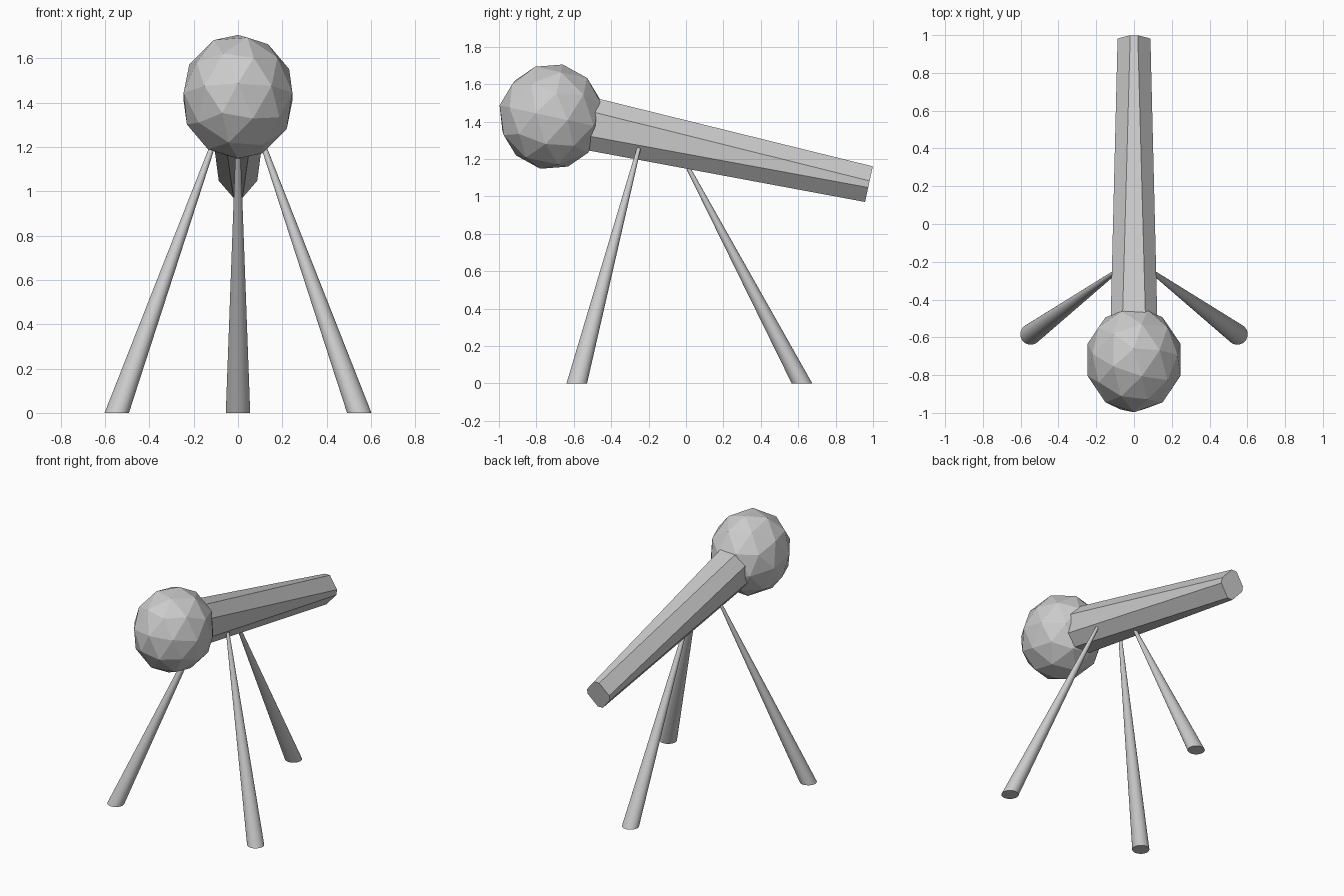
import bpy, bmesh, math
from mathutils import Vector, Matrix

if "Cube" in bpy.data.objects:
    bpy.data.objects.remove(bpy.data.objects["Cube"])

TILT = math.radians(-12.2)


def loft(name, rings, smooth=False):
    """Skin a list of equal-length vertex rings and cap both ends."""
    bm = bmesh.new()
    loops = [[bm.verts.new(p) for p in ring] for ring in rings]
    n = len(loops[0])
    for a, b in zip(loops, loops[1:]):
        for i in range(n):
            j = (i + 1) % n
            bm.faces.new((a[i], a[j], b[j], b[i]))
    bm.faces.new(loops[0])
    bm.faces.new(loops[-1])
    bmesh.ops.recalc_face_normals(bm, faces=bm.faces)
    mesh = bpy.data.meshes.new(name)
    bm.to_mesh(mesh)
    bm.free()
    ob = bpy.data.objects.new(name, mesh)
    bpy.context.collection.objects.link(ob)
    if smooth:
        bpy.ops.object.select_all(action='DESELECT')
        bpy.context.view_layer.objects.active = ob
        ob.select_set(True)
        bpy.ops.object.shade_smooth_by_angle(angle=math.radians(40))
    return ob


# Faceted ball head, slightly narrow and tilted with the handle
bpy.ops.mesh.primitive_ico_sphere_add(subdivisions=2, radius=1)
head = bpy.context.object
head.name = "ball_head"
head.data.transform(Matrix.Translation((0, -0.719, 1.426))
                    @ Matrix.Rotation(TILT, 4, 'X')
                    @ Matrix.Diagonal((0.258, 0.284, 0.285, 1)))

# Handle: diamond section with cut corners, tapering to the back
END = Vector((0, 0.978, 1.065))
AXIS = Vector((0, math.cos(TILT), math.sin(TILT)))
UP = Vector((0, -math.sin(TILT), math.cos(TILT)))


def handle_section(t):
    """Section at distance t forward from the handle's back end."""
    k = t / 1.51
    ix, ox = 0.02 + 0.04 * k, 0.087 + 0.036 * k
    iz, oz = 0.018 + 0.047 * k, 0.0975 + 0.0435 * k
    quarter = [(ox, iz), (ix, oz)]
    half = quarter + [(-x, z) for x, z in reversed(quarter)]
    pts = half + [(-x, -z) for x, z in half]
    c = END - AXIS * t
    return [c + Vector((x, 0, 0)) + UP * z for x, z in pts]


loft("handle", [handle_section(0), handle_section(1.64)])


# Tapered round legs, cut level at the floor
def leg(name, foot, top):
    def ring(c, r):
        return [Vector(c) + Vector((r * math.cos(a), r * math.sin(a), 0))
                for a in (2 * math.pi * i / 32 for i in range(32))]
    loft(name, [ring(foot, 0.055), ring(top, 0.009)], smooth=True)


leg("back_leg", (0, 0.62, 0), (0, -0.04, 1.25))
for side, label in ((-1, "left"), (1, "right")):
    leg(label + "_front_leg", (side * 0.547, -0.584, 0),
        (side * 0.075, -0.237, 1.315))
